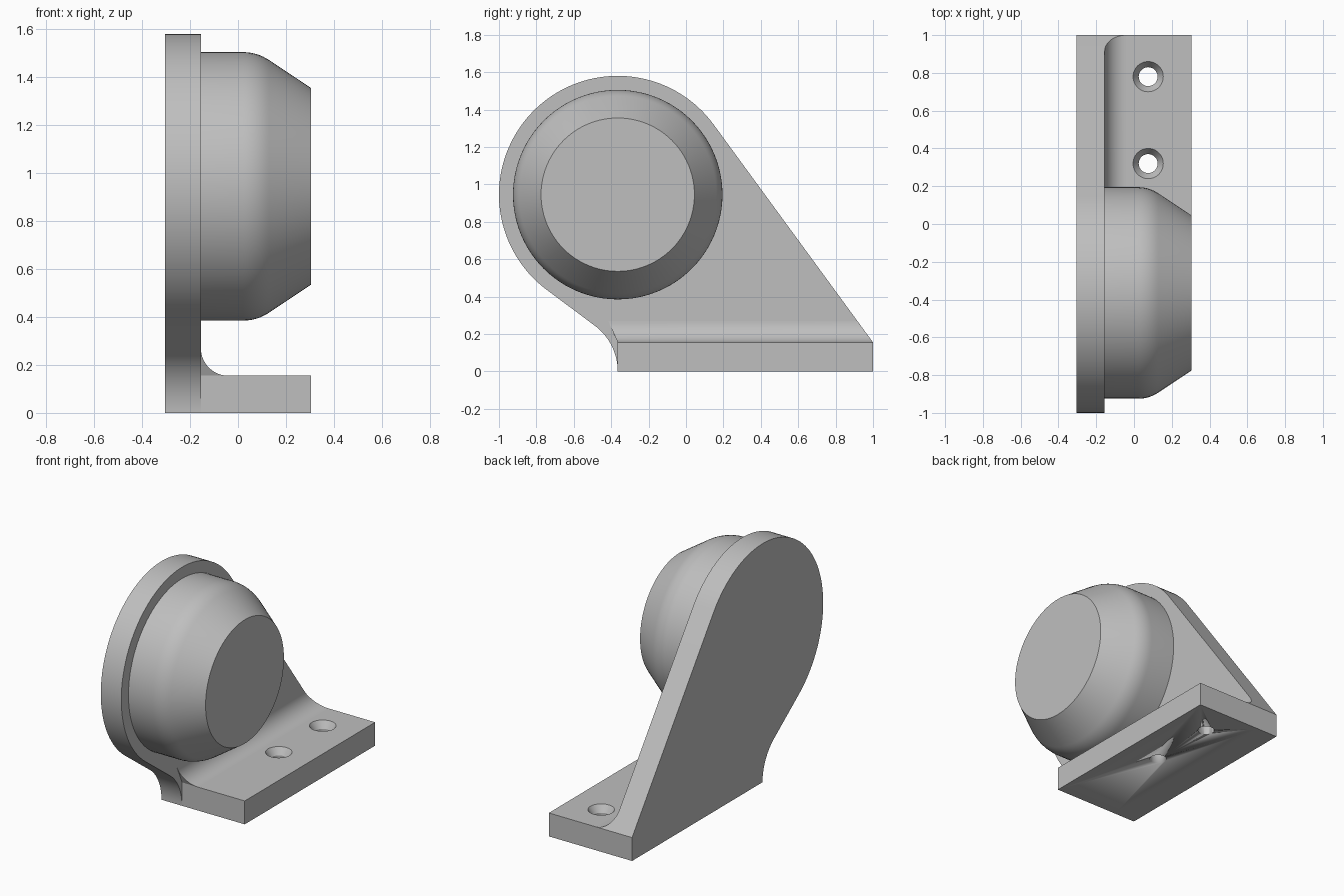
import bpy, bmesh, math
from mathutils import Vector

cube = bpy.data.objects.get("Cube")
if cube:
    bpy.data.objects.remove(cube, do_unlink=True)

grey = bpy.data.materials.new("plain_grey")
grey.use_nodes = True
colour = (0.52, 0.52, 0.52, 1)
grey.diffuse_color = colour
grey.node_tree.nodes["Principled BSDF"].inputs["Base Color"].default_value = colour

# Main dimensions
BACK, FACE, OUTER = -0.305, -0.155, 0.305   # plate and base limits in x
HEEL, TOE, THICK = -0.365, 1.0, 0.155       # base limits in y, base height
CY, CZ, RIM = -0.365, 0.945, 0.635          # round head of the plate
NECK = 0.305                                # concave arc under the head
FILLET = 0.115


def finish(name, bm, smooth=True):
    bmesh.ops.remove_doubles(bm, verts=bm.verts, dist=1e-5)
    bmesh.ops.recalc_face_normals(bm, faces=bm.faces)
    mesh = bpy.data.meshes.new(name)
    bm.to_mesh(mesh)
    bm.free()
    mesh.materials.append(grey)
    obj = bpy.data.objects.new(name, mesh)
    bpy.context.collection.objects.link(obj)
    bpy.ops.object.select_all(action='DESELECT')
    obj.select_set(True)
    bpy.context.view_layer.objects.active = obj
    if smooth:
        bpy.ops.object.shade_smooth_by_angle(angle=math.radians(25))
    return obj


def loft(name, start, end):
    """Closed solid between two matching outlines."""
    bm = bmesh.new()
    a = [bm.verts.new(p) for p in start]
    b = [bm.verts.new(p) for p in end]
    bm.faces.new(a)
    bm.faces.new(b)
    for i in range(len(a)):
        j = (i + 1) % len(a)
        bm.faces.new((a[i], a[j], b[j], b[i]))
    return finish(name, bm)


def lathe(name, profile, axis, centre, steps):
    """Solid of revolution from (distance along axis, radius) pairs."""
    bm = bmesh.new()
    axis, centre = Vector(axis), Vector(centre)
    verts = [bm.verts.new(centre + axis * d + Vector((0, r, 0))) for d, r in profile]
    edges = [bm.edges.new(pair) for pair in zip(verts, verts[1:])]
    bmesh.ops.spin(bm, geom=verts + edges, cent=centre, axis=axis,
                   angle=math.tau, steps=steps)
    return finish(name, bm)


def arc(cx, cy, r, a0, a1, n):
    return [(cx + r * math.cos(a0 + (a1 - a0) * i / n),
             cy + r * math.sin(a0 + (a1 - a0) * i / n)) for i in range(n + 1)]


# Upright plate: round head, sloping back edge, concave neck
dy, dz = TOE - CY, THICK - CZ
slope_angle = math.atan2(dz, dy) + math.acos(RIM / math.hypot(dy, dz))
neck_y = HEEL - NECK
neck_angle = (math.atan2(CZ, CY - neck_y)
              - math.acos((NECK + RIM) / math.hypot(CY - neck_y, CZ)))
outline = [(TOE, 0), (TOE, THICK)]
outline += arc(CY, CZ, RIM, slope_angle, neck_angle + math.pi, 72)
outline += arc(neck_y, 0, NECK, neck_angle, 0, 16)
loft("upright_plate", [(BACK, y, z) for y, z in outline],
     [(FACE, y, z) for y, z in outline])

# Flat mounting base
section = [(FACE, 0), (OUTER, 0), (OUTER, THICK), (FACE, THICK)]
base = loft("mounting_base", [(x, HEEL, z) for x, z in section],
            [(x, TOE, z) for x, z in section])

# Two countersunk screw holes
for y in (0.32, 0.78):
    cutter = lathe("hole_cutter",
                   [(-0.05, 0), (-0.05, 0.05), (THICK - 0.045, 0.05),
                    (THICK, 0.08), (THICK + 0.05, 0.08), (THICK + 0.05, 0)],
                   (0, 0, 1), (0.075, y, 0), 48)
    cutter.hide_render = True
    cut = base.modifiers.new("screw_hole", 'BOOLEAN')
    cut.operation, cut.solver, cut.object = 'DIFFERENCE', 'EXACT', cutter
    bpy.context.view_layer.objects.active = base
    bpy.ops.object.modifier_apply(modifier=cut.name)
    bpy.data.objects.remove(cutter, do_unlink=True)

# Concave fillet between plate and base, ends trimmed to the plate edges
section = [(FACE, THICK)] + arc(FACE + FILLET, THICK + FILLET, FILLET,
                                1.5 * math.pi, math.pi, 16)
back_slope = math.tan(slope_angle)
loft("corner_fillet",
     [(x, HEEL - 0.44 * (z - THICK), z) for x, z in section],
     [(x, TOE - back_slope * (z - THICK), z) for x, z in section])

# Round boss with softened shoulder and tapered nose
shoulder, radius, nose = 0.08, 0.56, 0.41
taper = Vector((OUTER - shoulder, nose - radius)).normalized()
p0 = Vector((shoulder - 0.06, radius))
p1 = Vector((shoulder, radius))
p2 = p1 + taper * 0.06
bend = [p0 * (1 - t) ** 2 + p1 * 2 * t * (1 - t) + p2 * t * t
        for t in (i / 8 for i in range(9))]
profile = [(FACE, 0), (FACE, radius)] + [tuple(p) for p in bend]
profile += [(OUTER, nose), (OUTER, 0)]
lathe("round_boss", profile, (1, 0, 0), (0, CY, CZ), 96)
